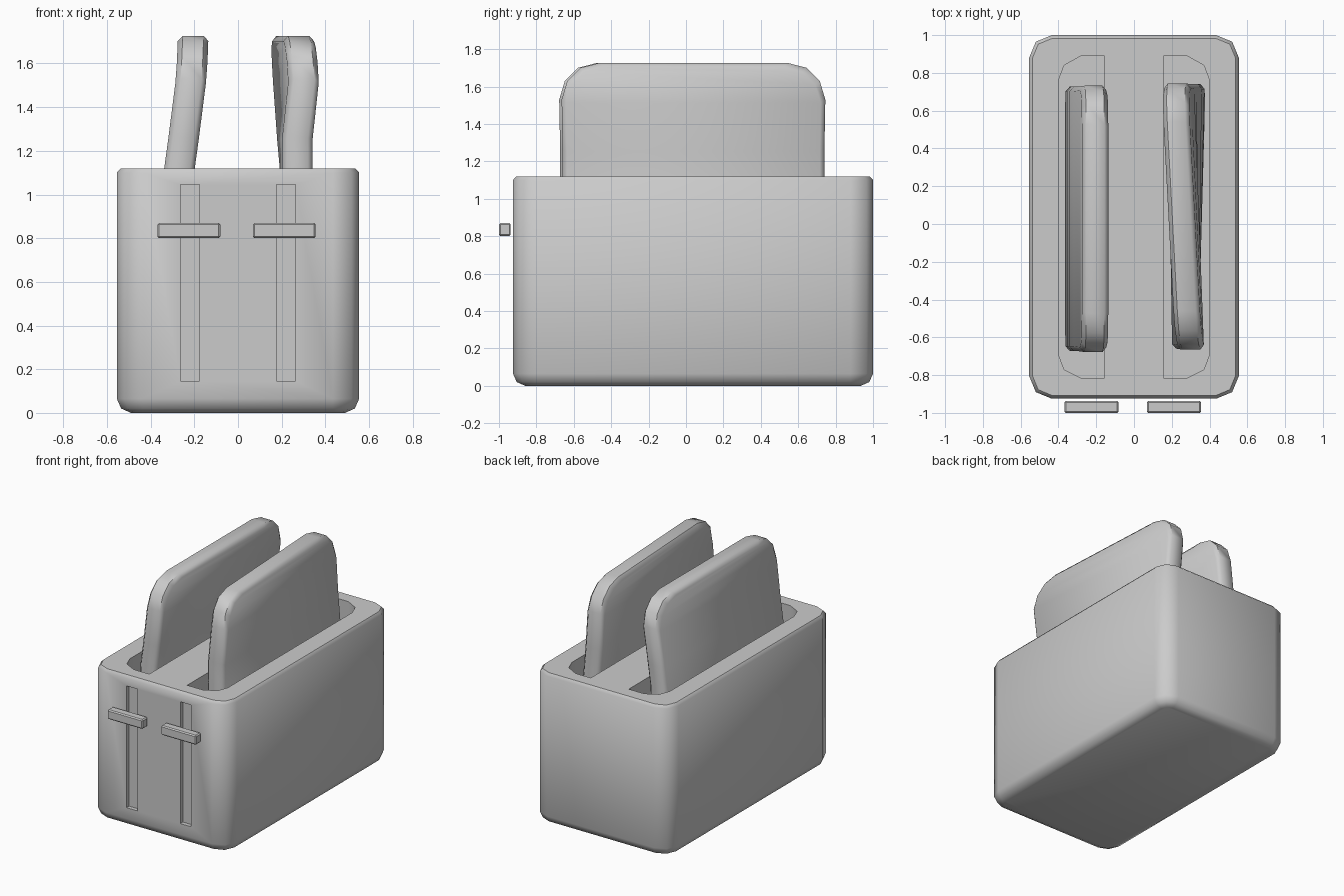
import bpy, bmesh, math

if "Cube" in bpy.data.objects:
    bpy.data.objects.remove(bpy.data.objects["Cube"])


def make_object(name, bm):
    bmesh.ops.recalc_face_normals(bm, faces=bm.faces)
    mesh = bpy.data.meshes.new(name)
    bm.to_mesh(mesh)
    bm.free()
    ob = bpy.data.objects.new(name, mesh)
    bpy.context.collection.objects.link(ob)
    return ob


def activate(ob):
    bpy.ops.object.select_all(action='DESELECT')
    ob.select_set(True)
    bpy.context.view_layer.objects.active = ob


def smooth(ob, degrees=46):
    activate(ob)
    bpy.ops.object.shade_smooth_by_angle(angle=math.radians(degrees))


def loft(rings, caps=True):
    bm = bmesh.new()
    rows = [[bm.verts.new(p) for p in ring] for ring in rings]
    n = len(rows[0])
    for a, b in zip(rows, rows[1:]):
        for i in range(n):
            j = (i + 1) % n
            bm.faces.new((a[i], a[j], b[j], b[i]))
    if caps:
        bm.faces.new(rows[0])
        bm.faces.new(rows[-1])
    return bm, rows


def box(name, x0, x1, y0, y1, z0, z1, bevel=0):
    outline = [(x0, y0), (x1, y0), (x1, y1), (x0, y1)]
    bm, _ = loft([[(x, y, z) for x, y in outline] for z in (z0, z1)])
    if bevel:
        bmesh.ops.bevel(bm, geom=bm.edges[:], offset=bevel, segments=1, affect='EDGES')
    return make_object(name, bm)


def rounded_ring(inset, z, hx=0.555, hy=0.9625, cy=0.0375, r=0.12):
    pts = []
    for k, (sx, sy) in enumerate([(1, 1), (-1, 1), (-1, -1), (1, -1)]):
        for s in range(3):
            a = math.pi / 2 * (k + s / 2)
            pts.append((sx * (hx - r) + (r - inset) * math.cos(a),
                        cy + sy * (hy - r) + (r - inset) * math.sin(a), z))
    return pts


# Toaster housing
profile = [(0.065, 0), (0.02, 0.02), (0, 0.065), (0, 1.1), (0.018, 1.12)]
bm, _ = loft([rounded_ring(i, z) for i, z in profile])
housing = make_object("housing", bm)

# Bread slots and lever tracks, cut out of the housing
slot = [(0.155, -0.815), (0.28, -0.815), (0.37, -0.77), (0.4, -0.69),
        (0.4, 0.76), (0.37, 0.84), (0.28, 0.89), (0.155, 0.89)]
cutters = []
for side in (-1, 1):
    bm, _ = loft([[(side * x, y, z) for x, y in slot] for z in (0.2, 1.3)])
    cutters.append(make_object("slot_cutter", bm))
    cx = side * 0.22
    cutters.append(box("track_cutter", cx - 0.044, cx + 0.044, -1.1, -0.895, 0.145, 1.045))
activate(housing)
for c in cutters:
    c.hide_render = True
    m = housing.modifiers.new("cut", 'BOOLEAN')
    m.operation = 'DIFFERENCE'
    m.solver = 'EXACT'
    m.object = c
    bpy.ops.object.modifier_apply(modifier=m.name)
for c in cutters:
    bpy.data.objects.remove(c)
smooth(housing)

# Levers
for name, cx in (("left_lever", -0.225), ("right_lever", 0.212)):
    box(name, cx - 0.144, cx + 0.144, -1.0, -0.937, 0.8, 0.87, 0.008)


# Bread slices: bevelled outline, bent by a centre line at each end
def sample(curve, z):
    if z <= curve[0][0]:
        return curve[0][1]
    for (z0, x0), (z1, x1) in zip(curve, curve[1:]):
        if z <= z1:
            return x0 + (x1 - x0) * (z - z0) / (z1 - z0)
    return curve[-1][1]


half = [(0.55, 0.33), (0.66, 0.36), (0.7, 0.46), (0.7, 0.8), (0.7, 1.1), (0.7, 1.26),
        (0.705, 1.53), (0.675, 1.63), (0.605, 1.7), (0.5, 1.727)]
outline = half + [(-y, z) for y, z in reversed(half)]


def bread(name, cy, front, back):
    rings = []
    for dx, s in ((-0.07, 0.965), (-0.048, 1), (0.048, 1), (0.07, 0.965)):
        ring = []
        for y, z in outline:
            y, z = y * s, 1.03 + (z - 1.03) * s
            t = y / 1.41 + 0.5
            x = sample(front, z) * (1 - t) + sample(back, z) * t
            ring.append((x + dx, y + cy, z))
        rings.append(ring)
    bm, rows = loft(rings, caps=False)
    n = len(outline)
    for row in (rows[0], rows[-1]):
        for i in range(n // 2 - 1):
            bm.faces.new((row[i], row[i + 1], row[n - 2 - i], row[n - 1 - i]))
    smooth(make_object(name, bm), 50)


lean = [(0.33, -0.295), (0.8, -0.285), (1.12, -0.27), (1.27, -0.247), (1.55, -0.212), (1.73, -0.205)]
bread("left_bread", 0.027, lean, lean)
bread("right_bread", 0.04,
      [(0.33, 0.27), (1.26, 0.272), (1.53, 0.303), (1.73, 0.288)],
      [(0.33, 0.31), (0.8, 0.29), (1.26, 0.248), (1.53, 0.228), (1.73, 0.213)])
